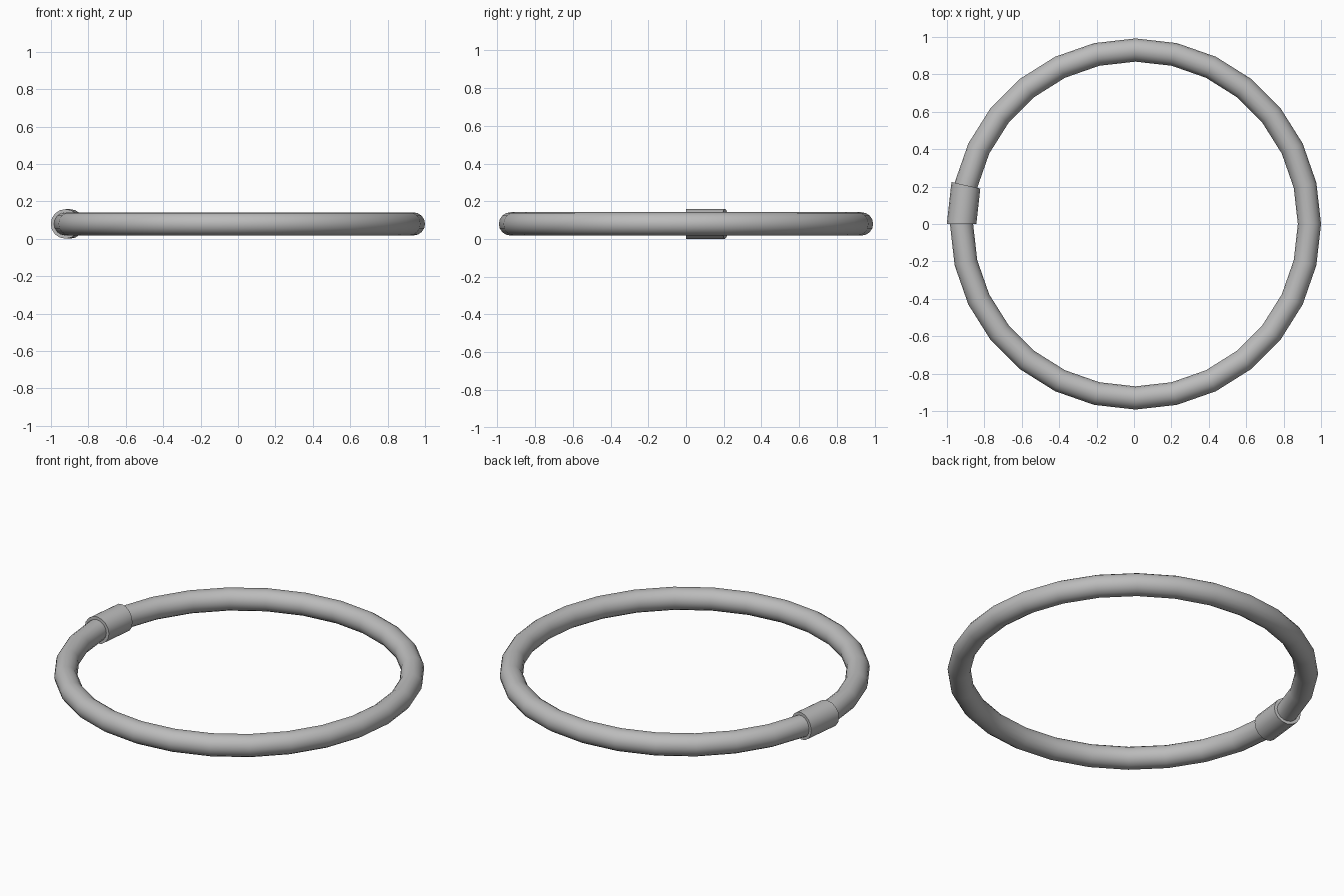
import bpy
from math import cos, sin, pi, radians

if "Cube" in bpy.data.objects:
    bpy.data.objects.remove(bpy.data.objects["Cube"])

STEPS = 28          # facets around the whole hoop
SIDES = 16          # sides of the tube section
RADIUS = 0.93
CENTRE = (0.008, 0, 0.08)

grey = bpy.data.materials.new("plain grey")
grey.use_nodes = True
colour = (0.5, 0.5, 0.5, 1)
grey.diffuse_color = colour
grey.node_tree.nodes["Principled BSDF"].inputs["Base Color"].default_value = colour


def sweep(name, tube, first, count):
    """Sweep a round section around the hoop, from facet first over count facets."""
    closed = count == STEPS
    rings = count if closed else count + 1
    verts, faces = [], []
    for i in range(rings):
        a = 2 * pi * (first + i) / STEPS
        for j in range(SIDES):
            b = 2 * pi * j / SIDES
            r = RADIUS + tube * cos(b)
            verts.append((r * cos(a), r * sin(a), tube * sin(b)))
    for i in range(count):
        k = (i + 1) % rings
        for j in range(SIDES):
            n = (j + 1) % SIDES
            faces.append((i * SIDES + j, k * SIDES + j, k * SIDES + n, i * SIDES + n))
    if not closed:
        faces.append(tuple(range(SIDES)))
        faces.append(tuple(reversed(range(count * SIDES, rings * SIDES))))
    mesh = bpy.data.meshes.new(name)
    mesh.from_pydata(verts, [], faces)
    mesh.materials.append(grey)
    obj = bpy.data.objects.new(name, mesh)
    obj.location = CENTRE
    bpy.context.collection.objects.link(obj)
    bpy.ops.object.select_all(action='DESELECT')
    obj.select_set(True)
    bpy.context.view_layer.objects.active = obj
    bpy.ops.object.shade_smooth_by_angle(angle=radians(35))
    return obj


# Full hoop
sweep("hoop", 0.062, 0, STEPS)

# Wider sleeve over one facet of the hoop on the right-hand side
sweep("sleeve", 0.079, STEPS // 2 - 1, 1)
